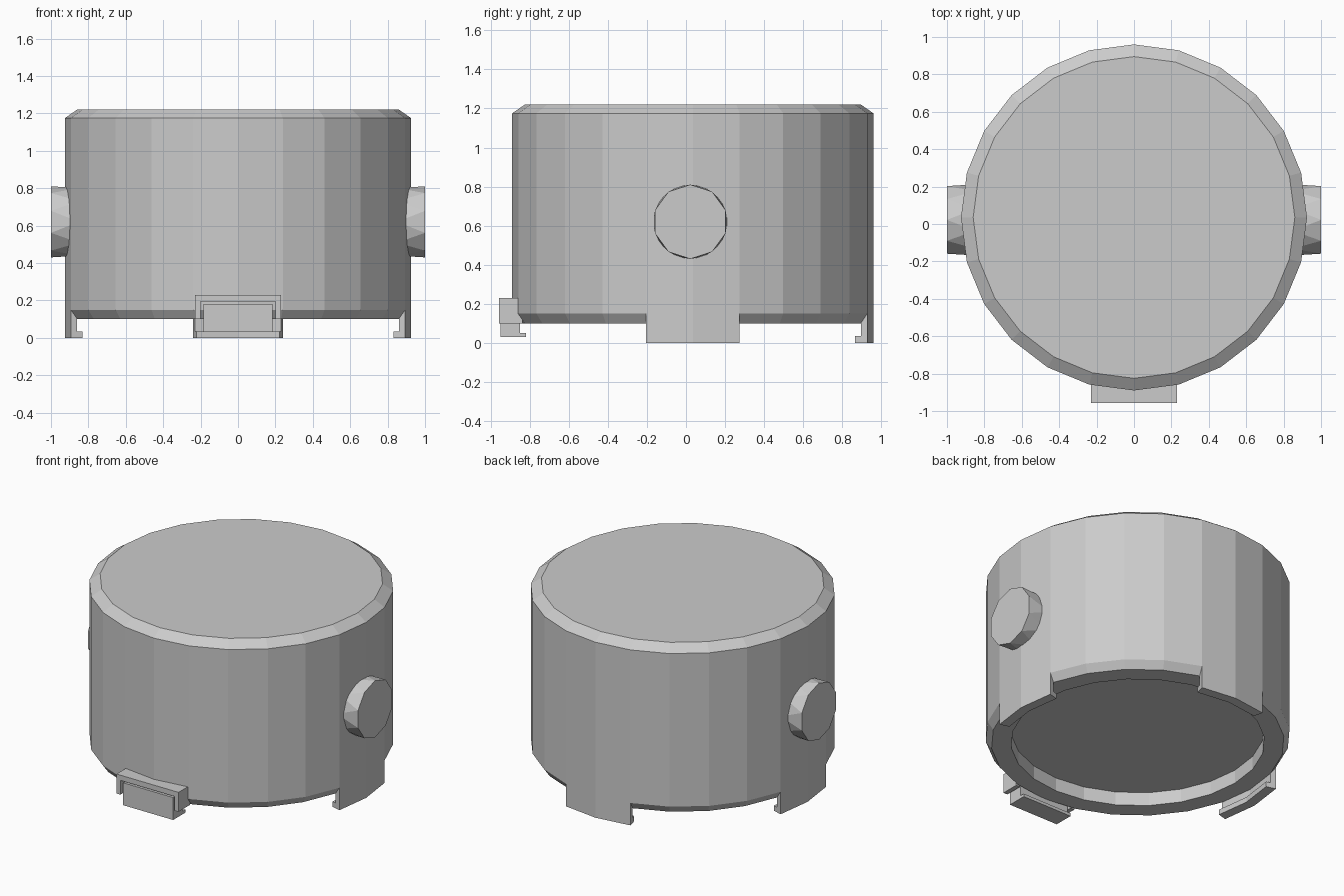
import bpy, bmesh
from math import sin, cos, pi, radians
from mathutils import Vector

if "Cube" in bpy.data.objects:
    bpy.data.objects.remove(bpy.data.objects["Cube"])

CY = 0.035          # centre of the round body in y
R = 0.925           # body radius
STEP = radians(15)  # 24-sided body


def finish(name, bm):
    bmesh.ops.remove_doubles(bm, verts=bm.verts, dist=1e-5)
    bmesh.ops.recalc_face_normals(bm, faces=bm.faces)
    mesh = bpy.data.meshes.new(name)
    bm.to_mesh(mesh)
    bm.free()
    obj = bpy.data.objects.new(name, mesh)
    bpy.context.collection.objects.link(obj)
    return obj


def revolve(name, profile, start=0, steps=24, closed=False):
    """Turn an (r, z) profile about the body axis; cap the open ends."""
    bm = bmesh.new()
    full = steps == 24
    rings = []
    for i in range(steps if full else steps + 1):
        a = start + i * STEP
        rings.append([bm.verts.new((r * cos(a), CY + r * sin(a), z)) for r, z in profile])
    n = len(profile)
    for i in range(steps):
        p, q = rings[i], rings[(i + 1) % len(rings)]
        for j in range(n if closed else n - 1):
            k = (j + 1) % n
            bm.faces.new((p[j], q[j], q[k], p[k]))
    if full:
        bm.faces.new([r[0] for r in rings])
        bm.faces.new([r[-1] for r in rings])
    else:
        bm.faces.new(rings[0])
        bm.faces.new(rings[-1])
    return finish(name, bm)


def extrude(name, points, offset):
    """Extrude a closed outline of 3D points along an offset."""
    bm = bmesh.new()
    face = bm.faces.new([bm.verts.new(p) for p in points])
    res = bmesh.ops.extrude_face_region(bm, geom=[face])
    bmesh.ops.translate(bm, vec=Vector(offset),
                        verts=[v for v in res["geom"] if isinstance(v, bmesh.types.BMVert)])
    return finish(name, bm)


# Round body: recessed underside, chamfered rims
revolve("body", [(0.77, 0.19), (0.77, 0.10), (0.89, 0.10), (R, 0.15),
                 (R, 1.175), (0.86, 1.22)])

# Three clip legs with inward lips
leg = [(R, 0.15), (R, 0), (0.86, 0), (0.86, 0.035), (0.89, 0.035), (0.89, 0.10)]
for name, a in (("right_leg", 0), ("back_leg", pi / 2), ("left_leg", pi)):
    revolve(name, leg, a - STEP, 2, True)

# Front latch: arched housing with a hooked tab inside
arch = [(-0.23, 0.10), (-0.23, 0.23), (0.23, 0.23), (0.23, 0.10),
        (0.20, 0.10), (0.20, 0.195), (-0.20, 0.195), (-0.20, 0.10)]
extrude("latch_housing", [(x, -0.958, z) for x, z in arch], (0, 0.12, 0))
tab = [(-0.95, 0.03), (-0.82, 0.03), (-0.82, 0.05), (-0.85, 0.05),
       (-0.85, 0.18), (-0.95, 0.18)]
extrude("latch_tab", [(-0.185, y, z) for y, z in tab], (0.37, 0, 0))

# Side knobs: ten-sided with facets twisted between the two ends
for name, s in (("right_knob", 1), ("left_knob", -1)):
    bm = bmesh.new()

    def ring(x, shift):
        return [bm.verts.new((s * x, 0.022 + 0.19 * sin((i + shift) * pi / 5),
                              0.62 + 0.19 * cos((i + shift) * pi / 5))) for i in range(10)]

    outer, inner = ring(1.0, 0), ring(0.85, 0.5)
    for i in range(10):
        j = (i + 1) % 10
        bm.faces.new((outer[i], outer[j], inner[i]))
        bm.faces.new((outer[j], inner[j], inner[i]))
    bm.faces.new(outer)
    bm.faces.new(inner)
    finish(name, bm)
